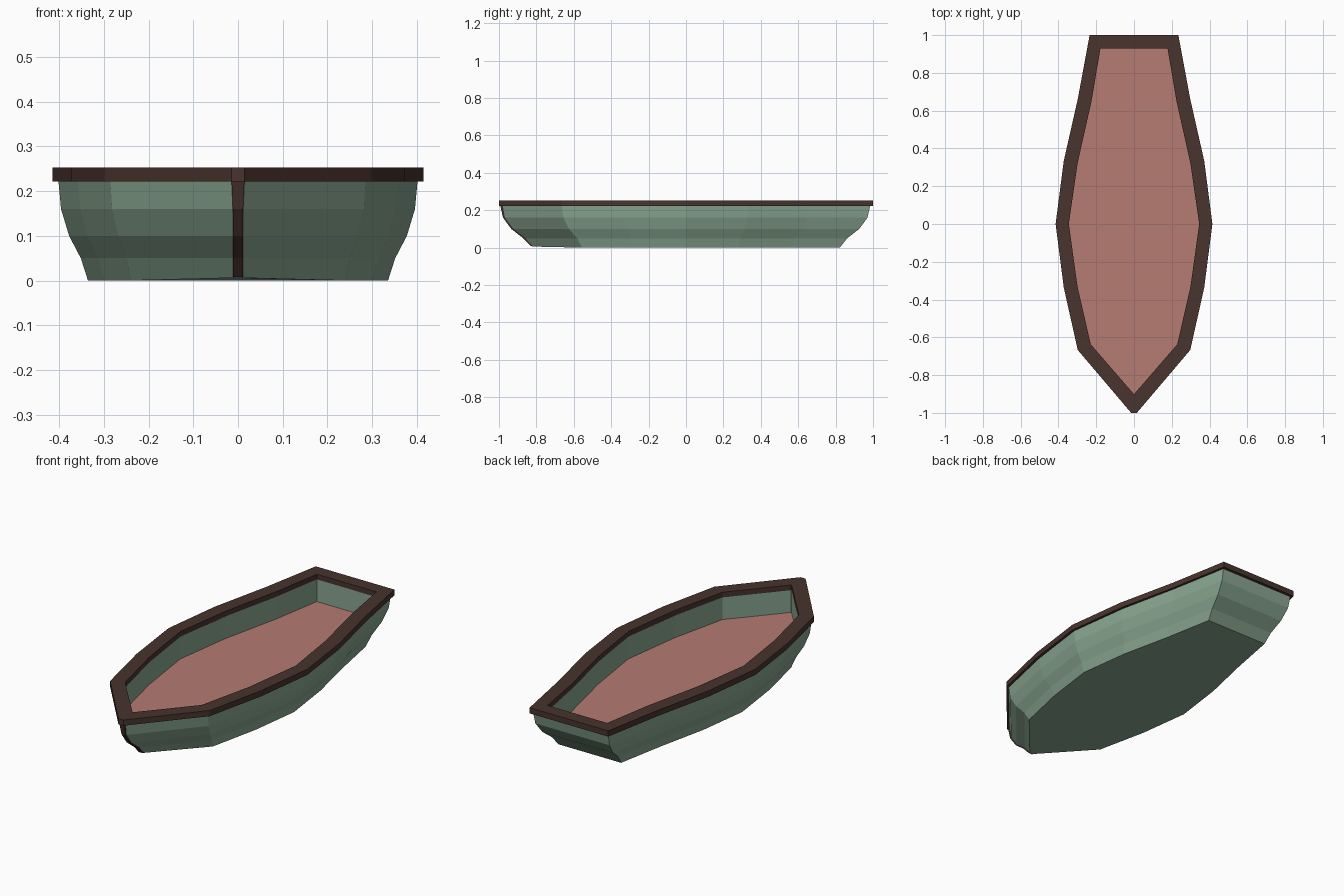
import bpy, bmesh

if "Cube" in bpy.data.objects:
    bpy.data.objects.remove(bpy.data.objects["Cube"])


def material(name, color):
    m = bpy.data.materials.new(name)
    m.diffuse_color = (*color, 1)
    m.use_nodes = True
    m.node_tree.nodes["Principled BSDF"].inputs["Base Color"].default_value = m.diffuse_color
    return m


green = material("hull_green", (0.25, 0.38, 0.28))
brown = material("trim_brown", (0.065, 0.033, 0.026))
pink = material("floor_pink", (0.46, 0.20, 0.17))

# half outlines, stern to bow (x, y)
RIM_OUT = [(.235, 1), (.297, .665), (.372, .333), (.415, 0),
           (.372, -.335), (.298, -.667), (.015, -1)]
RIM_IN = [(.178, .928), (.225, .65), (.299, .32), (.345, 0),
          (.299, -.332), (.229, -.637), (.001, -.9)]
HULL = [(.225, .985), (.286, .66), (.358, .333), (.402, 0),
        (.358, -.335), (.286, -.665), (.012, -.985)]
# hull section: (height, outline scale)
SECTION = [(.225, 1), (.16, .985), (.10, .94), (.05, .875), (0, .835)]


def ring(half, z, s=1.0):
    """Mirror a half outline into a closed ring at height z."""
    pts = [(x * s, y * s, z) for x, y in half]
    return pts + [(-x, y, z) for x, y, z in reversed(pts)]


def loft(name, rings, mats, closed=False, caps=()):
    """Skin successive rings; caps lists (ring index, material index)."""
    bm = bmesh.new()
    loops = [[bm.verts.new(p) for p in r] for r in rings]
    pairs = list(zip(loops, loops[1:]))
    if closed:
        pairs.append((loops[-1], loops[0]))
    for a, b in pairs:
        n = len(a)
        for i in range(n):
            j = (i + 1) % n
            bm.faces.new((a[i], a[j], b[j], b[i]))
    for idx, mat in caps:
        bm.faces.new(loops[idx]).material_index = mat
    bmesh.ops.recalc_face_normals(bm, faces=bm.faces)
    me = bpy.data.meshes.new(name)
    bm.to_mesh(me)
    bm.free()
    for m in mats:
        me.materials.append(m)
    ob = bpy.data.objects.new(name, me)
    bpy.context.collection.objects.link(ob)
    return ob


# hull: curved outside, flat bottom, vertical inner walls, pink floor
rings = [ring(HULL, z, s) for z, s in reversed(SECTION)]
rings[0] = [(x, y, .006 if y < -.7 else z) for x, y, z in rings[0]]
rings += [ring(RIM_IN, .225), ring(RIM_IN, .105)]
loft("hull", rings, [green, pink], caps=((0, 0), (-1, 1)))

# rim: flat band around the top
loft("rim", [ring(RIM_OUT, .222), ring(RIM_OUT, .253),
             ring(RIM_IN, .253), ring(RIM_IN, .222)], [brown], closed=True)

# stem: thin strip following the bow curve
stem = []
for z, s in SECTION:
    y, z, w = -.985 * s, max(z, .008), .0115 + (.003 if z > .2 else 0)
    stem.append([(-w, y - .008, z), (w, y - .008, z),
                 (w, y + .012, z), (-w, y + .012, z)])
loft("bow_stem", stem, [brown], caps=((0, 0), (-1, 0)))
